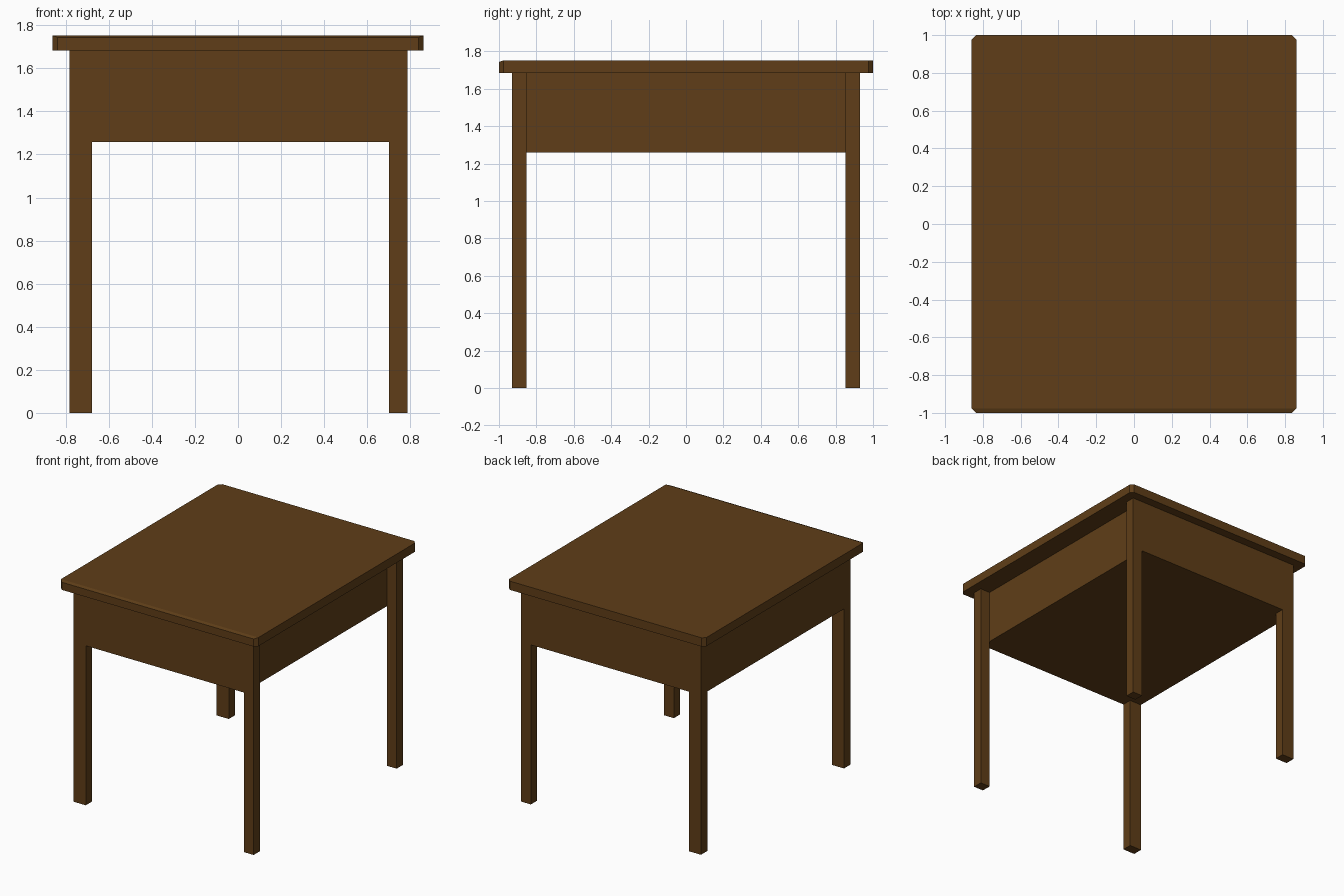
import bpy, bmesh
from mathutils import Vector

if "Cube" in bpy.data.objects:
    bpy.data.objects.remove(bpy.data.objects["Cube"])

wood = bpy.data.materials.new("brown_wood")
wood.diffuse_color = (0.115, 0.048, 0.009, 1)
wood.use_nodes = True
wood.node_tree.nodes["Principled BSDF"].inputs["Base Color"].default_value = wood.diffuse_color


def finish(name, bm):
    bmesh.ops.recalc_face_normals(bm, faces=bm.faces)
    mesh = bpy.data.meshes.new(name)
    bm.to_mesh(mesh)
    bm.free()
    mesh.materials.append(wood)
    obj = bpy.data.objects.new(name, mesh)
    bpy.context.collection.objects.link(obj)
    return obj


def prism(outline, direction):
    """Extrude a closed outline of 3D points along a direction."""
    bm = bmesh.new()
    face = bm.faces.new([bm.verts.new(p) for p in outline])
    ext = bmesh.ops.extrude_face_region(bm, geom=[face], use_keep_orig=True)
    moved = [g for g in ext["geom"] if isinstance(g, bmesh.types.BMVert)]
    bmesh.ops.translate(bm, verts=moved, vec=Vector(direction))
    return bm


LEFT, LEFT_IN, RIGHT_IN, RIGHT = -0.782, -0.677, 0.702, 0.788
DEPTH, DEPTH_IN = 0.93, 0.852
APRON, UNDER, TOP = 1.258, 1.683, 1.752

# Front and back frames: two legs and a wide board in one flat U shape
for name, y in (("front_frame", -DEPTH), ("back_frame", DEPTH_IN)):
    u_shape = [(LEFT, 0), (LEFT_IN, 0), (LEFT_IN, APRON), (RIGHT_IN, APRON),
               (RIGHT_IN, 0), (RIGHT, 0), (RIGHT, UNDER), (LEFT, UNDER)]
    finish(name, prism([(x, y, z) for x, z in u_shape], (0, DEPTH - DEPTH_IN, 0)))

# Closed body between the frames: flush on the left, recessed on the right
body = [(LEFT, APRON), (RIGHT_IN, APRON), (RIGHT_IN, UNDER), (LEFT, UNDER)]
finish("drawer_body", prism([(x, -DEPTH_IN, z) for x, z in body], (0, 2 * DEPTH_IN, 0)))

# Tabletop with clipped corners and a softened front edge
W, L, C = 0.861, 1.0, 0.024
corners = [(W - C, -L), (W, C - L), (W, L - C), (W - C, L),
           (C - W, L), (-W, L - C), (-W, C - L), (C - W, -L)]
bm = prism([(x, y, UNDER) for x, y in corners], (0, 0, TOP - UNDER))
bm.verts.ensure_lookup_table()
bmesh.ops.connect_verts(bm, verts=[v for v in bm.verts
                                   if v.co.z > 1.7 and abs(v.co.y - (C - L)) < 1e-4])
for v in bm.verts:
    if v.co.z > 1.7 and v.co.y < -L + 1e-4:
        v.co.z -= 0.009
finish("tabletop", bm)
